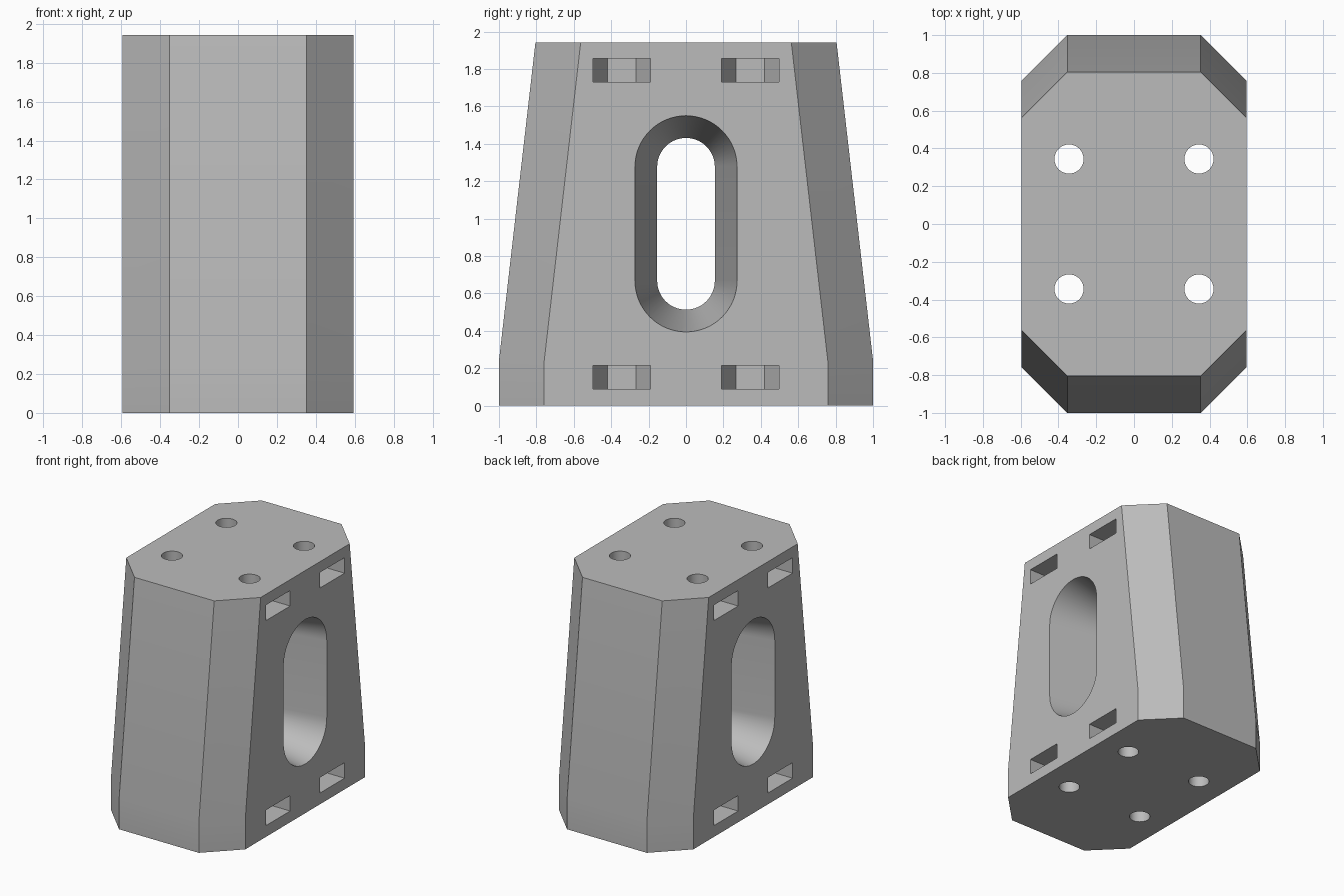
import bpy, bmesh
from math import cos, sin, pi

if "Cube" in bpy.data.objects:
    bpy.data.objects.remove(bpy.data.objects["Cube"])

W, H = 0.595, 1.942          # half width, height
BOLT = 0.344                 # bolt offset in x and y
SLOT_Z, SLOT_HALF = 0.972, 0.305
NECK, MOUTH = 0.154, 0.273   # slot radius at the middle and at the sides

grey = bpy.data.materials.new("plain grey")
grey.use_nodes = True
color = (0.5, 0.5, 0.5, 1)
grey.diffuse_color = color
grey.node_tree.nodes["Principled BSDF"].inputs["Base Color"].default_value = color


def loft(name, loops):
    """Solid skinned through matching loops, capped at both ends."""
    bm = bmesh.new()
    rings = [[bm.verts.new(p) for p in loop] for loop in loops]
    n = len(rings[0])
    for a, b in zip(rings, rings[1:]):
        for i in range(n):
            j = (i + 1) % n
            bm.faces.new((a[i], a[j], b[j], b[i]))
    bm.faces.new(rings[0])
    bm.faces.new(rings[-1])
    bmesh.ops.recalc_face_normals(bm, faces=bm.faces)
    mesh = bpy.data.meshes.new(name)
    bm.to_mesh(mesh)
    bm.free()
    mesh.materials.append(grey)
    ob = bpy.data.objects.new(name, mesh)
    bpy.context.collection.objects.link(ob)
    return ob


def octagon(y, z):
    c = 0.242
    return [(W, y - c, z), (W - c, y, z), (c - W, y, z), (-W, y - c, z),
            (-W, c - y, z), (c - W, -y, z), (W - c, -y, z), (W, c - y, z)]


def racetrack(x, r, steps=32):
    pts = []
    for end in (0, 1):
        zc = SLOT_Z + (SLOT_HALF if end == 0 else -SLOT_HALF)
        for i in range(steps + 1):
            a = pi * (end + i / steps)
            pts.append((x, r * cos(a), zc + r * sin(a)))
    return pts


def prism(name, outline, z0, z1):
    return loft(name, [[(x, y, z) for x, y in outline] for z in (z0, z1)])


# Chamfered, tapering body
body = loft("body", [octagon(1, 0), octagon(1, 0.24), octagon(0.805, H)])

# Window pinched towards the middle
out = W + 0.1
wide = NECK + (MOUTH - NECK) * out / W
cutters = [loft("slot_cutter", [racetrack(-out, wide), racetrack(0, NECK),
                                racetrack(out, wide)])]

# Bolt holes and side pockets that end in a half hexagon
R = 0.154
flat = R * cos(pi / 6)
for sx in (-1, 1):
    for sy in (-1, 1):
        cx, cy = sx * BOLT, sy * BOLT
        circle = [(cx + 0.077 * cos(2 * pi * i / 64), cy + 0.077 * sin(2 * pi * i / 64))
                  for i in range(64)]
        cutters.append(prism("bolt_cutter", circle, -0.1, H + 0.1))
        pocket = [(sx * out, cy - R), (cx, cy - R), (cx - sx * flat, cy - R / 2),
                  (cx - sx * flat, cy + R / 2), (cx, cy + R), (sx * out, cy + R)]
        for z in (0.09, 1.731):
            cutters.append(prism("nut_pocket_cutter", pocket, z, z + 0.124))

# Cut the body, then drop the cutters
bpy.ops.object.select_all(action='DESELECT')
bpy.context.view_layer.objects.active = body
body.select_set(True)
for cutter in cutters:
    cutter.hide_render = True
    mod = body.modifiers.new("cut", 'BOOLEAN')
    mod.operation = 'DIFFERENCE'
    mod.solver = 'EXACT'
    mod.object = cutter
    bpy.ops.object.modifier_apply(modifier=mod.name)
    bpy.data.objects.remove(cutter)

bpy.ops.object.shade_smooth_by_angle(angle=pi / 9)
